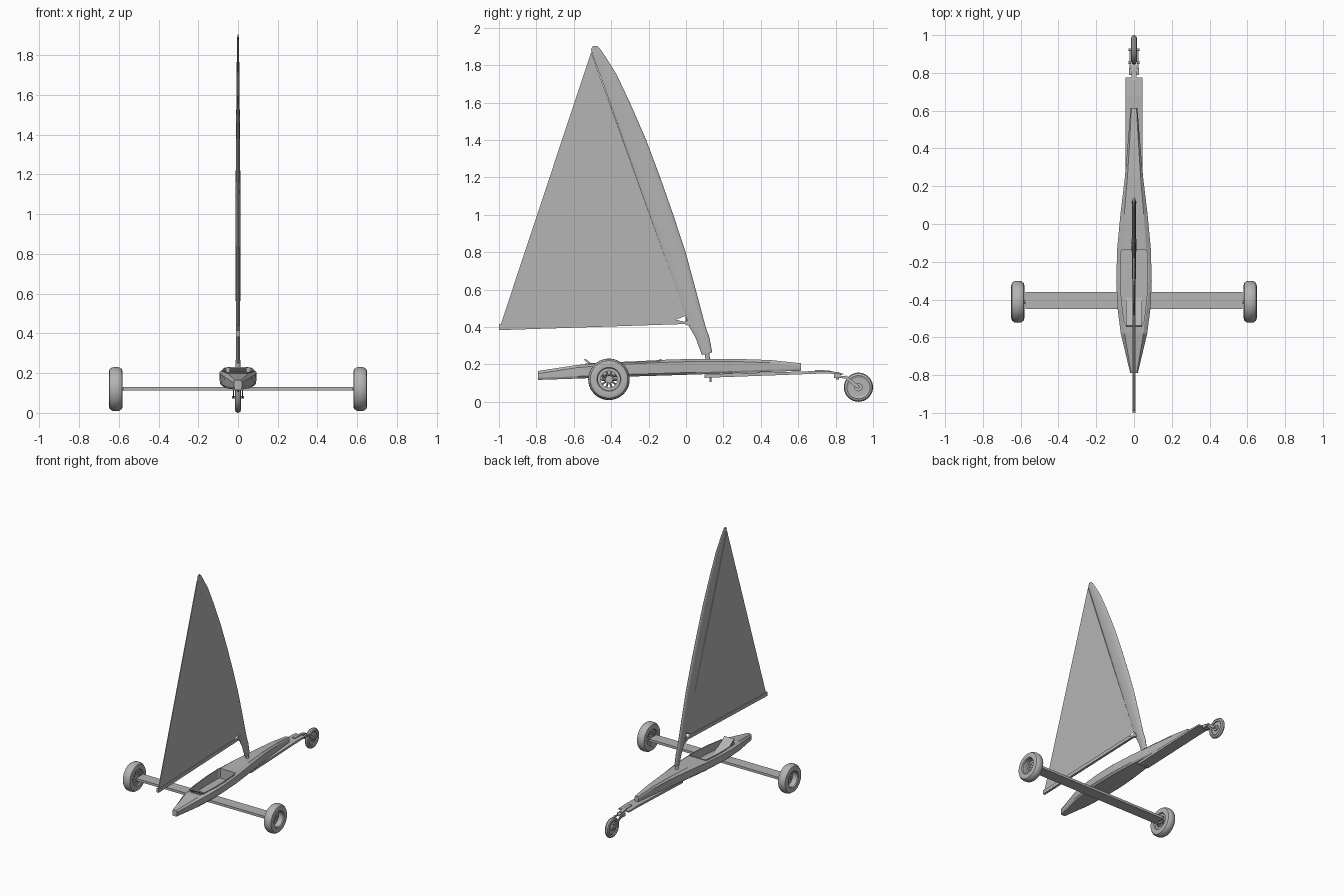
import bpy, bmesh, math
from mathutils import Vector

if "Cube" in bpy.data.objects:
    bpy.data.objects.remove(bpy.data.objects["Cube"])

grey = bpy.data.materials.new("plain_grey")
grey.diffuse_color = (0.46, 0.46, 0.46, 1)
grey.use_nodes = True
grey.node_tree.nodes["Principled BSDF"].inputs["Base Color"].default_value = grey.diffuse_color


def finish(name, bm, smooth=None):
    bmesh.ops.recalc_face_normals(bm, faces=bm.faces[:])
    me = bpy.data.meshes.new(name)
    bm.to_mesh(me)
    bm.free()
    me.materials.append(grey)
    ob = bpy.data.objects.new(name, me)
    bpy.context.collection.objects.link(ob)
    if smooth:
        bpy.ops.object.select_all(action='DESELECT')
        ob.select_set(True)
        bpy.context.view_layer.objects.active = ob
        bpy.ops.object.shade_smooth_by_angle(angle=math.radians(smooth))
    return ob


def loft(name, sections, smooth=None, closed=False):
    """Skin a list of closed cross-sections."""
    bm = bmesh.new()
    rings = [[bm.verts.new(p) for p in s] for s in sections]
    n = len(rings[0])
    pairs = list(zip(rings, rings[1:])) + ([(rings[-1], rings[0])] if closed else [])
    for a, b in pairs:
        for i in range(n):
            bm.faces.new((a[i], a[(i + 1) % n], b[(i + 1) % n], b[i]))
    if not closed:
        bm.faces.new(rings[0])
        bm.faces.new(rings[-1])
    return finish(name, bm, smooth)


def side_plate(name, pts, x0, x1):
    """Extrude a (y, z) outline between two x positions."""
    return loft(name, [[(x, y, z) for y, z in pts] for x in (x0, x1)])


def rod(name, a, b, r, n=12):
    a, b = Vector(a), Vector(b)
    q = (b - a).to_track_quat('Z', 'Y')
    ring = [q @ Vector((r * math.cos(t), r * math.sin(t), 0))
            for t in (2 * math.pi * i / n for i in range(n))]
    return loft(name, [[p + v for v in ring] for p in (a, b)], 40)


def lathe(name, profile, c, n=40, smooth=35):
    """Spin a closed (x, radius) profile around an axis along x."""
    secs = []
    for i in range(n):
        t = 2 * math.pi * i / n
        secs.append([(c[0] + x, c[1] + r * math.cos(t), c[2] + r * math.sin(t))
                     for x, r in profile])
    return loft(name, secs, smooth, closed=True)


# Hull stations: y, half width, bottom z, top z
hull = [(-.79, .02, .117, .165), (-.58, .07, .124, .197), (-.44, .088, .13, .208),
        (-.30, .094, .135, .216), (-.13, .089, .14, .224), (.05, .072, .146, .23),
        (.25, .048, .152, .23), (.45, .031, .16, .223), (.615, .018, .166, .206)]


def hull_at(y):
    for a, b in zip(hull, hull[1:]):
        if y <= b[0]:
            t = (y - a[0]) / (b[0] - a[0])
            return [p + t * (q - p) for p, q in zip(a, b)]
    return hull[-1]


def deck_z(x, y):
    _, w, _, top = hull_at(y)
    return top - .014 * max(0, (abs(x) / w - .72) / .28)


secs = []
for y, w, lo, hi in hull:
    half = [(.72 * w, hi), (w, hi - .014), (.97 * w, lo + .012), (.82 * w, lo)]
    secs.append([(x, y, z) for x, z in half] + [(-x, y, z) for x, z in reversed(half)])
body = loft("hull", secs)

# Cockpit opening cut into the deck
right = [(.066, -.13), (.075, -.145), (.078, -.28), (.074, -.38), (.058, -.52), (.045, -.54)]
outline = right + [(-x, y) for x, y in reversed(right)]
cutter = loft("cockpit_cutter", [[(x * .93, y, z) for x, y in outline] for z in (.148, .3)])
cutter.hide_render = True
mod = body.modifiers.new("cockpit", 'BOOLEAN')
mod.object, mod.operation, mod.solver = cutter, 'DIFFERENCE', 'EXACT'
bpy.ops.object.select_all(action='DESELECT')
body.select_set(True)
bpy.context.view_layer.objects.active = body
bpy.ops.object.modifier_apply(modifier="cockpit")
bpy.data.objects.remove(cutter)

# Raised cockpit rim
rim = []
for x, y in outline:
    z = deck_z(x, y)
    rim.append([(x * k, -.335 + (y + .335) * m, z + dz)
                for k, m, dz in ((1.02, 1.0, -.005), (1.02, 1.0, .005),
                                 (.92, .97, .005), (.92, .97, -.005))])
loft("cockpit_rim", rim, closed=True)

# Reclined seat back, its top standing above the deck
side_plate("seat_back", [(-.40, .148), (-.392, .148), (-.495, .198), (-.538, .23),
                         (-.546, .224), (-.505, .192)], -.042, .042)

# Crossbeam and the plank carrying the rear wheel
side_plate("axle_plank", [(-.45, .112), (-.36, .112), (-.36, .131), (-.45, .131)], -.575, .575)
side_plate("keel_plank", [(.10, .128), (.70, .15), (.775, .15), (.775, .161),
                          (.68, .164), (.10, .147)], -.045, .045)

# Main wheels
for s, side in ((1, "right"), (-1, "left")):
    c = (s * .615, -.412, .12)
    tyre = [(-.033, .064), (-.035, .085), (-.031, .1), (-.018, .109), (0, .111),
            (.018, .109), (.031, .1), (.035, .085), (.033, .064), (.026, .059), (-.026, .059)]
    lathe(side + "_tyre", tyre, c)
    inner = -s * .018
    lathe(side + "_rim", [(inner - .004, .044), (inner + .004, .044),
                          (inner + .004, .061), (inner - .004, .061)], c)
    for i in range(10):
        t = math.pi * i / 5
        d = Vector((0, math.cos(t), math.sin(t)))
        o = Vector(c) + Vector((inner, 0, 0))
        rod(side + "_spoke", o + d * .012, o + d * .047, .005, 8)
    lathe(side + "_hub", [(inner - .012, .006), (inner + .012, .006),
                          (inner + .012, .02), (inner - .012, .02)], c, 20)
    rod(side + "_axle", (s * .57, c[1], c[2]), (s * .608, c[1], c[2]), .008)

# Steering wheel with its fork
c = (0, .922, .078)
lathe("small_tyre", [(-.012, .05), (-.016, .062), (-.011, .073), (0, .078), (.011, .073),
                     (.016, .062), (.012, .05)], c, 36)
lathe("small_rim", [(-.004, .02), (.004, .02), (.004, .052), (-.004, .052)], c, 24)
lathe("small_hub", [(-.016, .006), (.016, .006), (.016, .022), (-.016, .022)], c, 20)
rod("small_axle", (-.03, .922, .078), (.03, .922, .078), .006)
for s in (-1, 1):
    side_plate("fork_arm", [(.80, .138), (.86, .138), (.93, .083), (.925, .072),
                            (.91, .074), (.85, .125), (.80, .128)], s * .019, s * .025)
    rod("fork_bolt", (s * .017, .855, .133), (s * .03, .855, .133), .007)
side_plate("fork_crown", [(.79, .126), (.825, .126), (.825, .15), (.79, .15)], -.026, .026)
side_plate("fork_bracket", [(.69, .161), (.83, .143), (.845, .148), (.83, .153),
                            (.76, .168), (.69, .17)], -.012, .012)
rod("fork_pivot", (0, .81, .118), (0, .81, .16), .008)

# Wing mast: trailing y, leading y, z at each end, half thickness
mast = [(.085, .14, .25, .264, .012), (.05, .125, .345, .345, .013),
        (.018, .105, .4, .4, .013), (-.053, .052, .6, .6, .014), (-.124, -.002, .8, .8, .014),
        (-.195, -.068, 1.0, 1.0, .015), (-.266, -.138, 1.2, 1.2, .014),
        (-.337, -.213, 1.4, 1.4, .012), (-.408, -.30, 1.6, 1.6, .01),
        (-.461, -.371, 1.75, 1.75, .008), (-.497, -.43, 1.845, 1.845, .006),
        (-.508, -.458, 1.885, 1.885, .005), (-.497, -.475, 1.903, 1.903, .004)]
secs = []
for tr, le, zt, zl, h in mast:
    sec = []
    for i in range(20):
        t = 2 * math.pi * i / 20
        u = (1 + math.cos(t)) / 2
        sec.append((h * math.sin(t) * (.6 + .4 * u), tr + (le - tr) * u, zt + (zl - zt) * u))
    secs.append(sec)
loft("wing_mast", secs, 50)
rod("mast_step", (0, .117, .22), (0, .112, .265), .012)
rod("mast_pin", (0, .13, .105), (0, .13, .15), .005)

# Sail, boom and the fitting joining boom to mast
side_plate("sail", [(-.995, .40), (-.055, .438), (-.005, .475), (.0, .46), (-.493, 1.83),
                    (-.507, 1.87)], -.003, .003)
side_plate("boom", [(-1.0, .383), (0, .416), (.0, .426), (-.06, .44), (-.97, .412),
                    (-1.0, .415)], -.009, .009)
side_plate("boom_fitting", [(-.005, .413), (.04, .4), (.022, .44), (-.005, .43)], -.011, .011)
rod("tack_line", (0, -.002, .425), (0, .004, .47), .003, 8)
